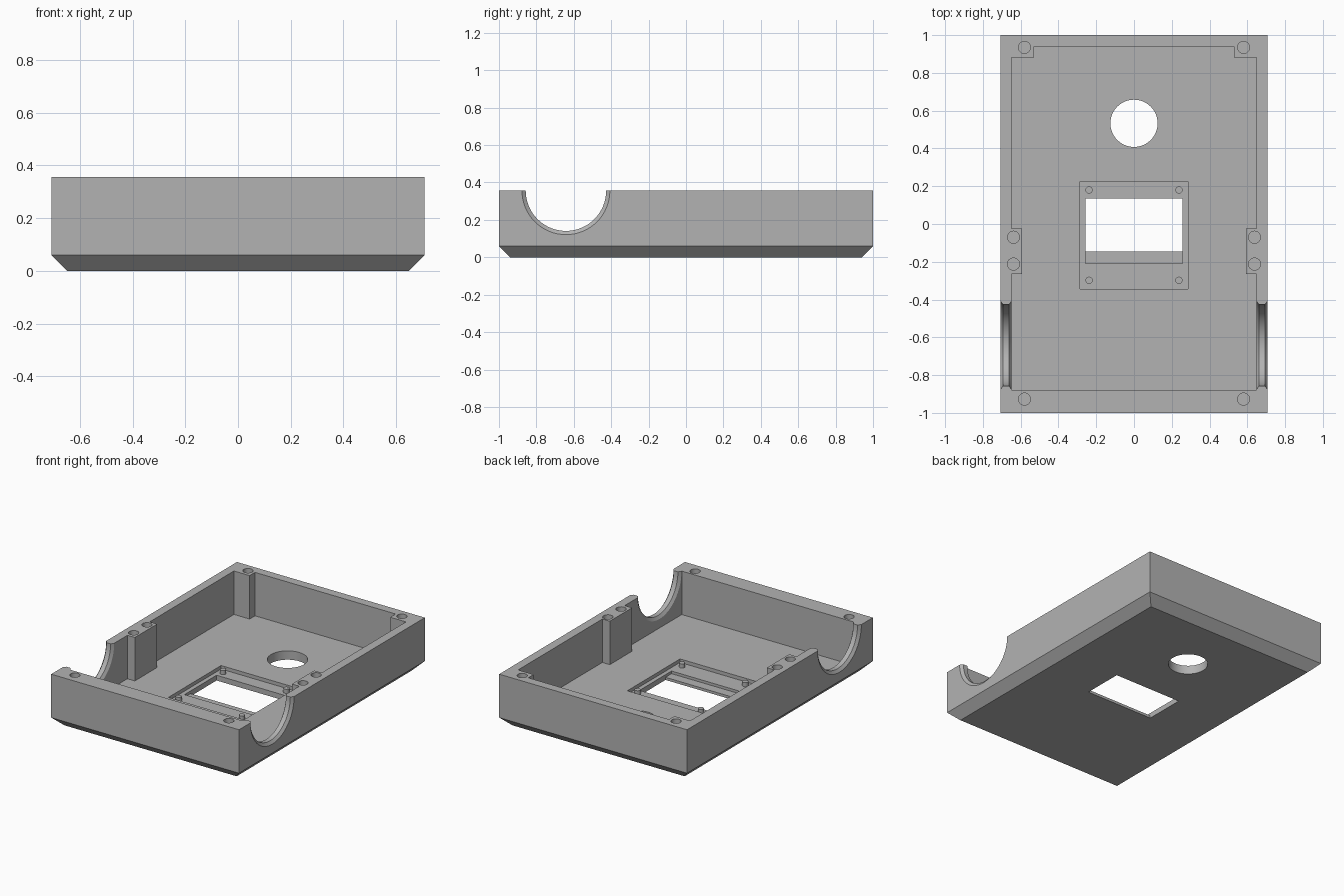
import bpy, bmesh, math

if "Cube" in bpy.data.objects:
    bpy.data.objects.remove(bpy.data.objects["Cube"])

W, L, H = 0.708, 1.0, 0.356      # half width, half length, height
CH, FLOOR = 0.06, 0.06           # bottom chamfer, floor level

grey = bpy.data.materials.new("plain grey")
grey.diffuse_color = (0.45, 0.45, 0.45, 1)
grey.use_nodes = True
grey.node_tree.nodes["Principled BSDF"].inputs["Base Color"].default_value = grey.diffuse_color


def make(name, bm):
    bmesh.ops.recalc_face_normals(bm, faces=bm.faces)
    me = bpy.data.meshes.new(name)
    bm.to_mesh(me)
    bm.free()
    me.materials.append(grey)
    ob = bpy.data.objects.new(name, me)
    bpy.context.collection.objects.link(ob)
    return ob


def prism(name, pts, z0, z1):
    bm = bmesh.new()
    lo = [bm.verts.new((x, y, z0)) for x, y in pts]
    hi = [bm.verts.new((x, y, z1)) for x, y in pts]
    bm.faces.new(lo)
    bm.faces.new(hi)
    n = len(pts)
    for i in range(n):
        j = (i + 1) % n
        bm.faces.new((lo[i], lo[j], hi[j], hi[i]))
    return make(name, bm)


def block(name, x0, x1, y0, y1, z0, z1):
    return prism(name, [(x0, y0), (x1, y0), (x1, y1), (x0, y1)], z0, z1)


def rod(name, x, y, r, z0, z1, n=32):
    a = [2 * math.pi * i / n for i in range(n)]
    return prism(name, [(x + r * math.cos(t), y + r * math.sin(t)) for t in a], z0, z1)


def loft(name, rings):
    bm = bmesh.new()
    vs = [[bm.verts.new(p) for p in ring] for ring in rings]
    n = len(vs[0])
    for a, b in zip(vs, vs[1:]):
        for i in range(n):
            bm.faces.new((a[i], a[(i + 1) % n], b[(i + 1) % n], b[i]))
    bm.faces.new(vs[0])
    bm.faces.new(vs[-1])
    return make(name, bm)


def cut(ob, cutter):
    m = ob.modifiers.new("cut", 'BOOLEAN')
    m.operation, m.solver, m.object = 'DIFFERENCE', 'EXACT', cutter
    bpy.context.view_layer.objects.active = ob
    bpy.ops.object.modifier_apply(modifier=m.name)
    bpy.data.objects.remove(cutter, do_unlink=True)


# Outer case with chamfered bottom edges
def rect(w, l, z):
    return [(-w, -l, z), (w, -l, z), (w, l, z), (-w, l, z)]


case = loft("case_shell", [rect(W - CH, L - CH, 0), rect(W, L, CH), rect(W, L, H)])

# Cavity outline leaves the corner and side screw posts standing
half = [(0.648, -0.88), (0.648, -0.265), (0.592, -0.265), (0.592, -0.025),
        (0.648, -0.025), (0.648, 0.882), (0.53, 0.882), (0.53, 0.94)]
cut(case, prism("cavity", half + [(-x, y) for x, y in reversed(half)], FLOOR, 0.6))

# Half round side openings with bevelled rims
R, RIM, CY = 0.215, 0.235, -0.642
for s in (-1, 1):
    prof = [(0.60, RIM), (0.648, RIM), (0.661, R), (0.693, R), (W, RIM), (0.75, RIM)]
    rings = [[(s * x, CY + r * math.cos(2 * math.pi * i / 64),
               H + r * math.sin(2 * math.pi * i / 64)) for i in range(64)] for x, r in prof]
    cut(case, loft("side_opening", rings))

# Blind screw holes
for s in (-1, 1):
    for x, y in ((0.58, 0.935), (0.58, -0.927), (0.638, -0.07), (0.638, -0.212)):
        cut(case, rod("screw_hole", s * x, y, 0.032, 0.16, 0.5))

# Round floor hole, display recess, ledge and window
cut(case, rod("round_hole", 0, 0.533, 0.125, -0.1, 0.2, 64))
cut(case, block("display_recess", -0.285, 0.285, -0.343, 0.225, 0.036, 0.1))
cut(case, block("window_ledge", -0.256, 0.256, -0.21, 0.135, 0.018, 0.1))
cut(case, block("window", -0.256, 0.256, -0.145, 0.135, -0.1, 0.1))

# Locating pegs in the display recess
for x in (-0.238, 0.238):
    for y in (-0.298, 0.18):
        rod("display_peg", x, y, 0.019, 0.03, 0.064, 24)

# Smooth round walls, keep crisp edges
for ob in bpy.context.scene.objects:
    bpy.ops.object.select_all(action='DESELECT')
    ob.select_set(True)
    bpy.context.view_layer.objects.active = ob
    bpy.ops.object.shade_smooth_by_angle(angle=math.radians(30))
